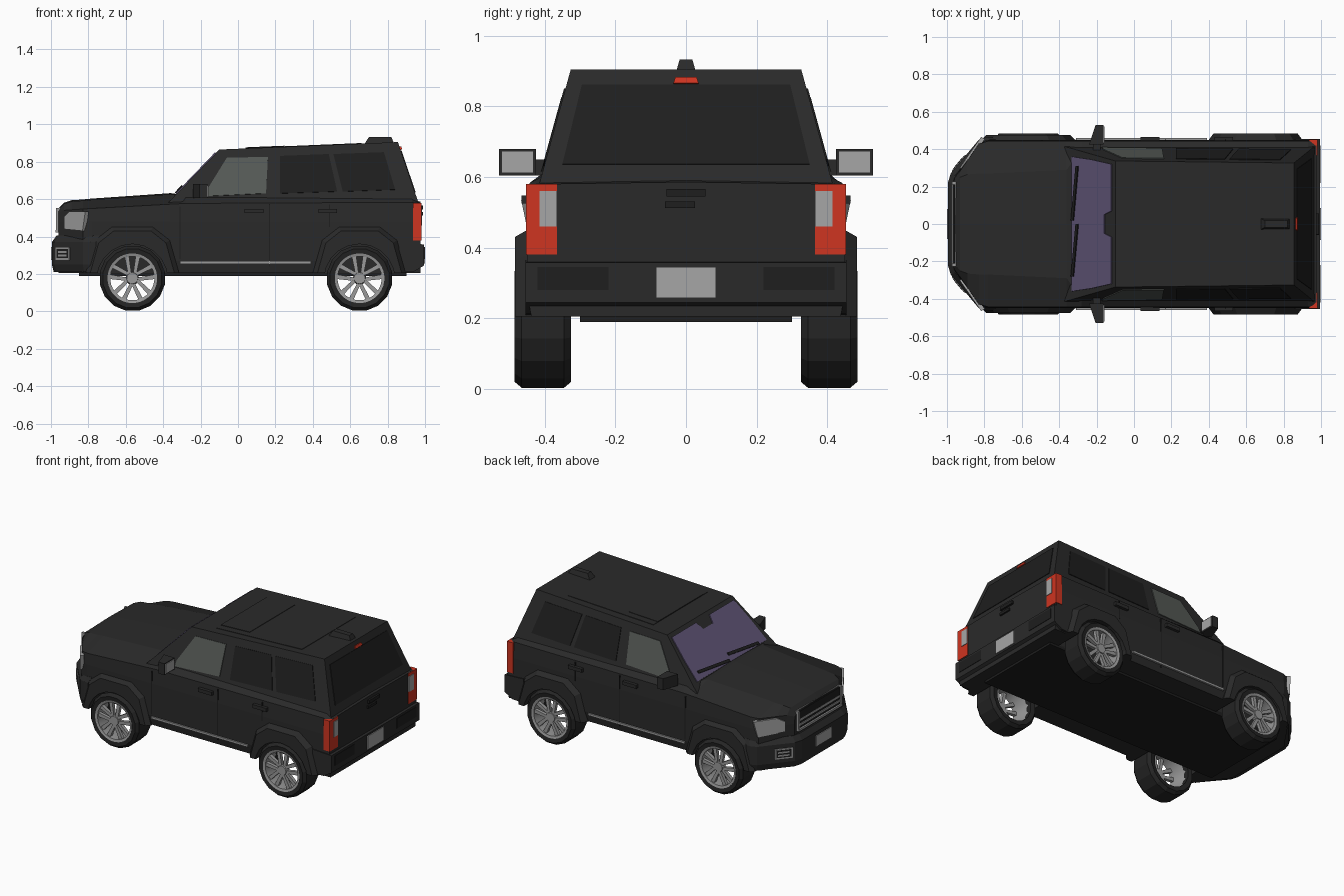
import bpy, bmesh, math
from mathutils import Vector

if "Cube" in bpy.data.objects:
    bpy.data.objects.remove(bpy.data.objects["Cube"])


def material(name, rgb):
    m = bpy.data.materials.new(name)
    m.diffuse_color = (*rgb, 1)
    m.use_nodes = True
    m.node_tree.nodes["Principled BSDF"].inputs["Base Color"].default_value = m.diffuse_color
    return m


BLACK = material("body_black", (0.023, 0.023, 0.023))
RUBBER = material("tyre_rubber", (0.018, 0.018, 0.018))
DARK = material("dark_trim", (0.013, 0.013, 0.013))
CHROME = material("chrome_grey", (0.32, 0.32, 0.32))
LENS = material("lens_grey", (0.38, 0.38, 0.38))
RED = material("lamp_red", (0.62, 0.035, 0.015))
TINT = material("windscreen_violet", (0.115, 0.09, 0.18))
GLASS = material("door_glass", (0.09, 0.1, 0.092))


def build(name, parts, mat, closed=False, smooth=False):
    """Each part is a list of rings joined in order; ends are capped unless closed."""
    bm = bmesh.new()
    for rings in parts:
        vs = [[bm.verts.new(p) for p in r] for r in rings]
        n = len(vs[0])
        for a, b in zip(vs, vs[1:] + ([vs[0]] if closed else [])):
            for i in range(n):
                bm.faces.new((a[i], a[(i + 1) % n], b[(i + 1) % n], b[i]))
        if not closed:
            bm.faces.new(vs[0])
            bm.faces.new(vs[-1])
    bmesh.ops.recalc_face_normals(bm, faces=bm.faces)
    me = bpy.data.meshes.new(name)
    bm.to_mesh(me)
    bm.free()
    me.materials.append(mat)
    ob = bpy.data.objects.new(name, me)
    bpy.context.collection.objects.link(ob)
    if smooth:
        bpy.ops.object.select_all(action='DESELECT')
        ob.select_set(True)
        bpy.context.view_layer.objects.active = ob
        bpy.ops.object.shade_smooth_by_angle(angle=math.radians(35))
    return ob


def pair(name, parts, mat, **kw):
    """Build a part on the +y side and its mirror image."""
    flip = [[[(x, -y, z) for x, y, z in r] for r in p] for p in parts]
    return [build("left_" + name, flip, mat, **kw), build("right_" + name, parts, mat, **kw)]


def box(x0, x1, y0, y1, z0, z1):
    return [[(x, y0, z0), (x, y1, z0), (x, y1, z1), (x, y0, z1)] for x in (x0, x1)]


def plate(pts, out, t=0.005, sink=0.004):
    """Flat panel lifted t outwards from a surface."""
    p = [Vector(q) for q in pts]
    n = (p[1] - p[0]).cross(p[2] - p[0]).normalized()
    if n.dot(Vector(out)) < 0:
        n = -n
    return [[tuple(q - n * sink) for q in p], [tuple(q + n * t) for q in p]]


def disc(cx, cz, r, y, n):
    return [(cx + r * math.cos(2 * math.pi * i / n), y, cz + r * math.sin(2 * math.pi * i / n))
            for i in range(n)]


# Lower body: cross-sections along the length
rings = []
for x, ys, zs, yr, zr in [(-.96, .25, .525, .21, .545), (-.93, .29, .54, .25, .575),
                          (-.89, .348, .543, .265, .588), (-.83, .435, .547, .27, .592),
                          (-.78, .45, .55, .27, .597), (-.36, .45, .573, .29, .626),
                          (-.28, .45, .577, .4, .615), (.93, .45, .583, .41, .6),
                          (.97, .45, .572, .42, .58)]:
    half = [(ys - .012, .205), (ys, .27), (ys, .48), (ys - .007, zs), (yr, zr)]
    rings.append([(x, y, z) for y, z in half] + [(x, 0, zr + .006)]
                 + [(x, -y, z) for y, z in reversed(half)])
rings.append([(x + .007, y, z) for x, y, z in rings[-1]])
body = build("lower_body", [rings], BLACK)

# Wheel arch flares
cut_targets = [body]
arch = [(-.25, .205), (-.2, .38), (-.11, .45), (.11, .45), (.2, .38), (.25, .205)]
AXLES = {"front": -.565, "rear": .65}
for end, cx in AXLES.items():
    yo = .475 if end == "front" else .484
    cut_targets += pair(end + "_flare", [[[(cx + u, .40, z) for u, z in arch],
                                          [(cx + u, .45, z) for u, z in arch],
                                          [(cx + u * .9, yo, .205 + (z - .205) * .92) for u, z in arch]]], BLACK)

# Cut the wheel wells
wells = [[disc(cx, .17, .19, s * .30, 20), disc(cx, .17, .19, s * .62, 20)]
         for cx in AXLES.values() for s in (1, -1)]
cutter = build("wheel_well_cutter", wells, BLACK)
cutter.hide_render = True
for ob in cut_targets:
    m = ob.modifiers.new("wells", 'BOOLEAN')
    m.operation, m.solver, m.object = 'DIFFERENCE', 'EXACT', cutter
    bpy.context.view_layer.objects.active = ob
    bpy.ops.object.modifier_apply(modifier=m.name)
bpy.data.objects.remove(cutter)
build("underbody", [box(-.85, .9, -.3, .3, .19, .215)], DARK)


# Cabin with sloping sides
def side_y(z):
    return .41 - .275 * (z - .6)


def cabin_end(prof):
    return [[(x, s * side_y(z), z) for x, z in prof] for s in (-1, 1)]


build("cabin", [cabin_end([(-.375, .58), (-.10, .865), (.855, .905), (.965, .58)])], BLACK)


# Side windows, door glass and window frames
def side_plate(pts, t=.005):
    return plate([(x, side_y(z), z) for x, z in pts], (0, 1, 0), t)


pair("front_door_glass", [side_plate([(-.17, .615), (-.165, .65), (-.06, .82), (.16, .825), (.15, .63)])], GLASS)
pair("rear_door_glass", [side_plate([(.225, .63), (.225, .83), (.485, .84), (.53, .64)], .004)], DARK)
pair("quarter_glass", [side_plate([(.56, .64), (.51, .84), (.78, .85), (.84, .65)], .004)], DARK)


# Windscreen, wipers and rear glass
def screen(s, y):
    return (-.355 + .255 * s, y, .6 + .265 * s)


edge = [(.1, .36), (.5, .345), (.93, .32), (.93, .07), (.78, .05)]
build("windscreen", [plate([screen(s, y) for s, y in edge] + [screen(s, -y) for s, y in reversed(edge)],
                           (-1, 0, 1), .006)], TINT)
build("wipers", [plate([screen(a, y0), screen(b, y1), screen(b + .05, y1), screen(a + .05, y0)], (-1, 0, 1), .013)
                 for a, b, y0, y1 in ((.1, .2, .02, .31), (.1, .2, -.28, 0))], DARK)


def tail(y, z):
    return (.855 + (.905 - z) * .338, y, z)


build("rear_glass", [plate([tail(-.35, .635), tail(.35, .635), tail(.295, .86), tail(-.295, .86)],
                           (1, 0, 0), .004)], DARK)
build("high_brake_lamp", [plate([tail(-.036, .863), tail(.036, .863), tail(.03, .88), tail(-.03, .88)],
                                (1, 0, 0), .009)], RED)


# Sunroof panels and roof fin
def roof(x, y):
    return (x, y, .865 + (x + .1) * .0419)


for name, x0, x1, w, t in (("sunroof_surround", .04, .66, .28, .003), ("sunroof", .04, .25, .235, .006)):
    build(name, [plate([roof(x0, -w), roof(x1, -w), roof(x1, w), roof(x0, w)], (0, 0, 1), t)], BLACK)
build("roof_fin", [[[(.67, -.032, .885), (.84, -.032, .885), (.84, .032, .885), (.67, .032, .885)],
                    [(.70, -.018, .932), (.82, -.018, .932), (.82, .018, .932), (.70, .018, .932)]]], BLACK)

# Bumpers
plan = [(-.995, .22), (-.98, .27), (-.83, .45), (-.79, .465), (-.76, .465)]
full = plan + [(x, -y) for x, y in reversed(plan)]
build("front_bumper", [[[(x * .99, y * .98, .21) for x, y in full], [(x, y, .25) for x, y in full],
                        [(x, y, .37) for x, y in full], [(x * .975, y * .97, .405) for x, y in full]]], BLACK)
prof = [(.86, .207), (.94, .212), (.995, .245), (.995, .358), (.86, .365)]
build("rear_bumper", [[[(x, s * .455, z) for x, z in prof] for s in (-1, 1)]], BLACK)
pair("rear_bumper_inset", [box(.99, .998, .22, .42, .28, .345)], DARK)

# Number plates (blank)
build("front_plate", [box(-1.0, -.99, -.08, .08, .275, .345)], LENS)
build("rear_plate", [box(.99, 1.0, -.085, .085, .257, .345)], LENS)

# Grille: dark backing, frame and slats
build("grille_backing", [box(-.966, -.95, -.22, .22, .425, .545)], DARK)
bars = [box(-.977 + i * .005, -.945, -.225, .225, .422 + i * .0295, .436 + i * .0295) for i in range(5)]
bars += [box(-.974, -.945, s * .22 - .008, s * .22 + .008, .425, .553) for s in (-1, 1)]
build("grille", bars, CHROME)

# Headlamps
pair("headlamp", [plate([(-.925, .297, .44), (-.825, .44, .43), (-.81, .462, .535), (-.895, .34, .535),
                         (-.925, .297, .505)], (-1, 1, 0), .008, .015)], LENS)


# Fog lamps on the bumper corners
def fog(t0, t1, z0, z1, lift):
    p = [(-.98 + .15 * t, .27 + .18 * t, z) for t, z in ((t0, z0), (t1, z0), (t1, z1), (t0, z1))]
    return plate(p, (-1, 1, 0), lift)


pair("fog_lamp_frame", [fog(.06, .54, .275, .342, .005)], CHROME)
pair("fog_lamp_recess", [fog(.1, .5, .284, .333, .006)], DARK)
pair("fog_lamp_bars", [fog(.16, .46, z, z + .01, .008) for z in (.293, .313)], CHROME)

# Tail lamps
pair("tail_lamp", [box(.935, .981, .365, .453, .38, .58)], RED)
pair("reversing_lamp", [box(.975, .985, .365, .415, .46, .56)], LENS)

# Tailgate handle
build("tailgate_handle", [box(.97, .99, -.055, .055, .545, .566), box(.97, .988, -.06, .025, .513, .53)], DARK)

# Door mirrors
mp = [(-.24, .425), (-.205, .53), (-.162, .53), (-.162, .425)]
pair("mirror", [[[(x, y, z) for x, y in mp] for z in (.605, .68)], box(-.22, -.18, .37, .43, .605, .65)], BLACK)
pair("mirror_glass", [box(-.165, -.157, .432, .522, .611, .674)], LENS)

# Door seams, handles and sill strip
pair("door_seams", [box(x - .003, x + .003, .44, .4515, z0, z1)
                    for x, z0, z1 in ((-.31, .28, .56), (.168, .24, .57), (.49, .45, .57))], DARK)
pair("door_handles", [box(x - .05, x + .05, .44, .466, .525, .548) for x in (.085, .48)], BLACK)
pair("sill_strip", [box(-.31, .39, .44, .459, .254, .268)], CHROME)

# Wheels: tyre, rim ring, paired spokes and hub
TYRE = [(.13, .33), (.16, .325), (.177, .345), (.177, .465), (.16, .485), (.13, .48)]
RIM = [(.118, .42), (.131, .35), (.133, .35), (.133, .482), (.118, .478)]


def revolve(profile, cx, n):
    return [[(cx + r * math.cos(a), y, .177 + r * math.sin(a)) for r, y in profile]
            for a in (2 * math.pi * (i + .5) / n for i in range(n))]


for end, cx in AXLES.items():
    pair(end + "_tyre", [revolve(TYRE, cx, 16)], RUBBER, closed=True)
    pair(end + "_rim", [revolve(RIM, cx, 32)], CHROME, closed=True, smooth=True)
    spokes = [[disc(cx, .177, .036, .445, 15), disc(cx, .177, .03, .476, 15)]]
    for k in range(5):
        a = math.radians(90 + 72 * k)
        for s in (-1, 1):
            flat = [(.02, s * .004), (.02, s * .022), (.117, s * .042), (.121, s * .018)]
            spokes.append([[(cx + r * math.cos(a) - t * math.sin(a), y, .177 + r * math.sin(a) + t * math.cos(a))
                            for r, t in flat] for y in (.448, .47)])
    pair(end + "_spokes", spokes, CHROME)
